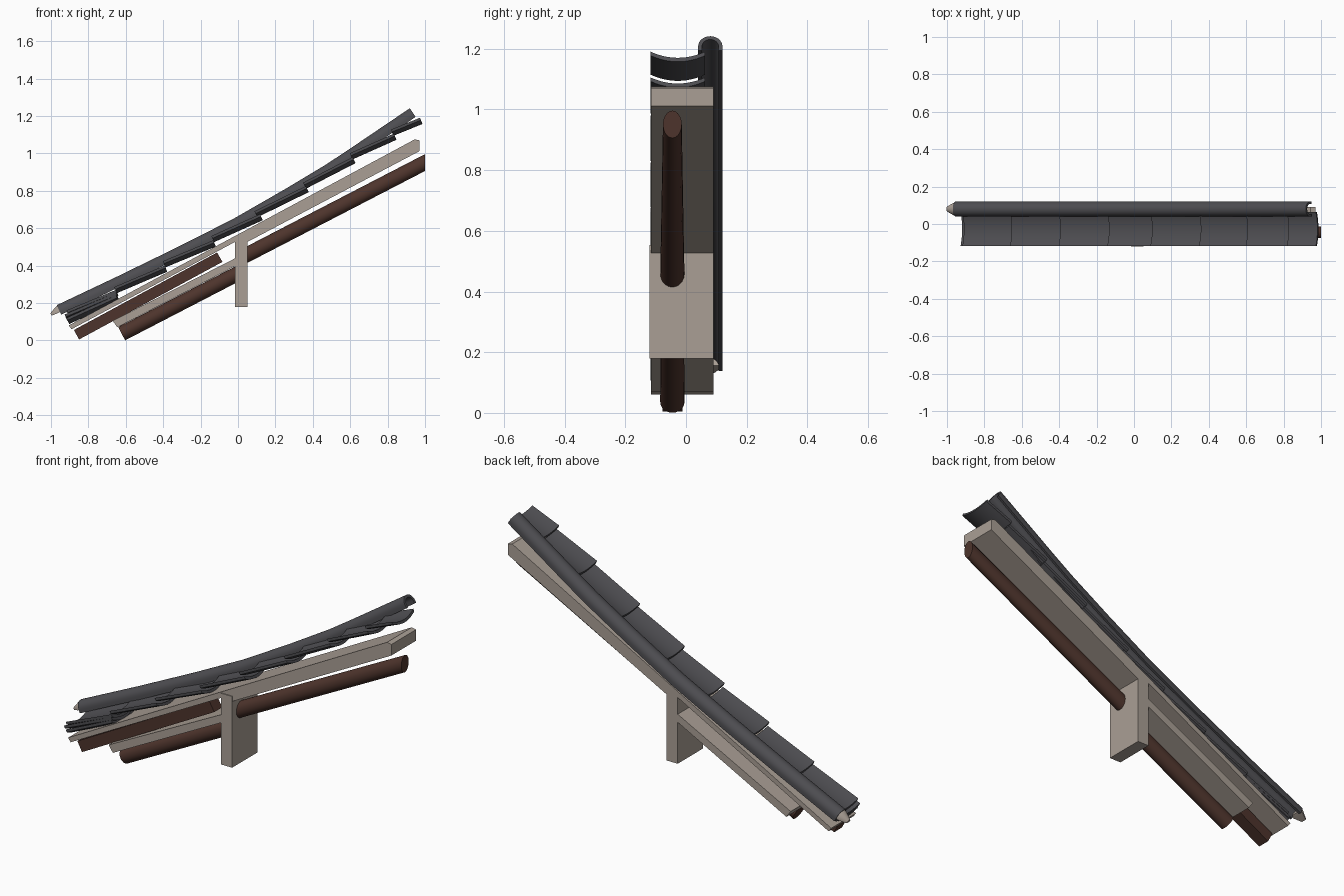
import bpy, bmesh, math
from mathutils import Vector

if "Cube" in bpy.data.objects:
    bpy.data.objects.remove(bpy.data.objects["Cube"])


def material(name, rgb):
    m = bpy.data.materials.new(name)
    m.diffuse_color = (*rgb, 1)
    m.use_nodes = True
    m.node_tree.nodes["Principled BSDF"].inputs["Base Color"].default_value = m.diffuse_color
    return m


TILE = material("slate grey tile", (0.075, 0.074, 0.082))
PALE = material("pale timber", (0.40, 0.345, 0.30))
BROWN = material("brown timber", (0.075, 0.034, 0.025))


def loft(name, rings, mat, smooth=False):
    """Closed skin through equal-sized rings of points, capped at both ends."""
    bm = bmesh.new()
    vs = [[bm.verts.new(p) for p in r] for r in rings]
    n = len(rings[0])
    for a, b in zip(vs, vs[1:]):
        for i in range(n):
            j = (i + 1) % n
            bm.faces.new((a[i], a[j], b[j], b[i]))
    bm.faces.new(vs[0][::-1])
    bm.faces.new(vs[-1])
    bmesh.ops.recalc_face_normals(bm, faces=bm.faces)
    me = bpy.data.meshes.new(name)
    bm.to_mesh(me)
    bm.free()
    me.materials.append(mat)
    ob = bpy.data.objects.new(name, me)
    bpy.context.collection.objects.link(ob)
    if smooth:
        bpy.ops.object.select_all(action='DESELECT')
        ob.select_set(True)
        bpy.context.view_layer.objects.active = ob
        bpy.ops.object.shade_smooth_by_angle(angle=math.radians(35))
    return ob


def board(name, outline, y0, y1, mat):
    """Side outline in x, z pushed through from y0 to y1."""
    return loft(name, [[(x, y, z) for x, z in outline] for y in (y0, y1)], mat)


def sweep(name, path, profile, mat):
    """Profile (y, height) carried along an x, z path, square to its slope."""
    rings = []
    for i, (x, z) in enumerate(path):
        a, b = path[max(i - 1, 0)], path[min(i + 1, len(path) - 1)]
        d = Vector((b[0] - a[0], b[1] - a[1])).normalized()
        rings.append([(x - d.y * h, y, z + d.x * h) for y, h in profile])
    return loft(name, rings, mat, True)


def rafter(name, a, b, ya, yb, upright_end=False):
    """Round rafter of height 0.08, narrowing sideways from ya to yb."""
    d = Vector((b[0] - a[0], b[1] - a[1])).normalized()
    rings = []
    for (x, z), w, upright in ((a, ya, False), (b, yb, upright_end)):
        ring = []
        for i in range(20):
            t = math.tau * i / 20
            h = 0.04 * math.sin(t)
            y = -0.045 + w * math.cos(t)
            if upright:
                ring.append((x, y, z + h / d.x))
            else:
                ring.append((x - d.y * h, y, z + d.x * h))
        rings.append(ring)
    return loft(name, rings, BROWN, True)


# Roof boards and the upright purlin board
board("upper_board", [(0, 0.50), (0.97, 1.012), (0.97, 1.07), (0.945, 1.075), (0, 0.567)],
      -0.115, 0.09, PALE)
board("eave_board", [(-0.89, 0.06), (0.0, 0.535), (0.0, 0.567), (-0.905, 0.08)],
      -0.115, 0.09, PALE)
board("lower_board", [(-0.645, 0.07), (0, 0.405), (0, 0.447), (-0.67, 0.105)],
      -0.115, 0.09, PALE)
board("upright_board", [(-0.015, 0.18), (0.05, 0.18), (0.05, 0.553), (-0.015, 0.553)],
      -0.12, 0.09, PALE)

# Square flying rafter and the two round rafters
board("flying_rafter", [(-0.85, 0.005), (-0.083, 0.42), (-0.112, 0.47), (-0.877, 0.056)],
      -0.078, -0.012, BROWN)
rafter("lower_round_rafter", (-0.622, 0.036), (0.0, 0.358), 0.04, 0.038)
rafter("upper_round_rafter", (0.03, 0.449), (1.0, 0.951), 0.04, 0.031, True)

# Dished pan tiles, each lower end riding over the tile below
STEPS = 12
arc = [(-0.027 + 0.09 * t, 0.022 * (t * t - 1))
       for t in (2 * i / STEPS - 1 for i in range(STEPS + 1))]
pan = [(y, h + 0.006) for y, h in arc] + [(y, h - 0.008) for y, h in reversed(arc)]
low = [(-0.915, 0.155), (-0.66, 0.28), (-0.40, 0.418), (-0.14, 0.553), (0.09, 0.685),
       (0.35, 0.838), (0.60, 0.995), (0.82, 1.122)]
high = [(-0.65, 0.265), (-0.39, 0.395), (-0.13, 0.53), (0.12, 0.67), (0.365, 0.82),
        (0.615, 0.975), (0.835, 1.10), (0.975, 1.185)]
for i, (a, b) in enumerate(zip(low, high)):
    sweep(f"pan_tile_{i + 1}", [a, b], pan, TILE)
# Two doubled tiles under the eave course
for i, (a, b) in enumerate((((-0.925, 0.133), (-0.65, 0.25)), ((-0.915, 0.115), (-0.65, 0.235)))):
    sweep(f"eave_tile_{i + 1}", [a, b], pan, TILE)


# Arched cover tile running the full slope
def arch(r, leg):
    return [(0.08 - r, 0)] + [(0.08 - r * math.cos(math.pi * i / 14),
                               leg + r * math.sin(math.pi * i / 14)) for i in range(15)] + [(0.08 + r, 0)]


cover = arch(0.04, 0.016) + arch(0.027, 0.016)[::-1]
line = [(-0.945, 0.138), (-0.62, 0.292), (-0.30, 0.448), (0.0, 0.600), (0.27, 0.755),
        (0.50, 0.893), (0.62, 0.972), (0.95, 1.195)]
sweep("cover_tile", line, cover, TILE)

# Pale tapered end cap closing the cover tile at the eave
solid = arch(0.036, 0.016)[1:-1]
d = Vector((0.905, 0.425)).normalized()
caps = []
for x, z, s, lift in ((-0.94, 0.141, 1.0, 0), (-0.955, 0.133, 0.95, 0), (-0.992, 0.121, 0.40, 0.006)):
    caps.append([(x - d.y * (lift + h * s), 0.08 + (y - 0.08) * s, z + d.x * (lift + h * s))
                 for y, h in solid])
loft("eave_end_cap", caps, PALE, True)
